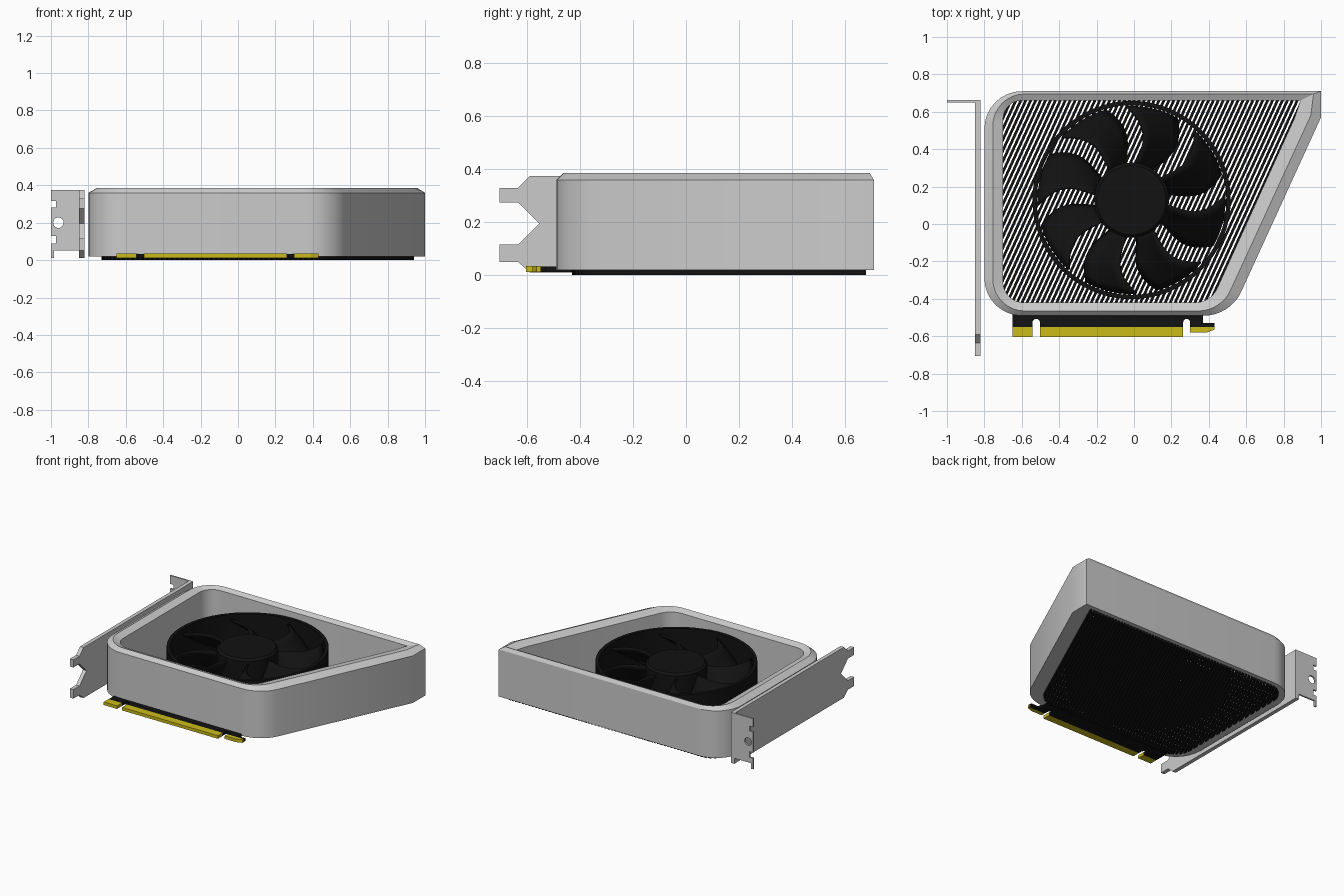
import bpy, bmesh
from math import sin, cos, tan, pi, radians
from mathutils import Vector

if "Cube" in bpy.data.objects:
    bpy.data.objects.remove(bpy.data.objects["Cube"])


def material(name, color):
    m = bpy.data.materials.new(name)
    m.diffuse_color = color
    m.use_nodes = True
    m.node_tree.nodes["Principled BSDF"].inputs["Base Color"].default_value = m.diffuse_color
    return m


black = material("black", (0.006, 0.006, 0.006, 1))
gold = material("gold", (0.6, 0.5, 0.01, 1))


def finish(name, bm, mat=None, smooth=False):
    bmesh.ops.recalc_face_normals(bm, faces=bm.faces[:])
    me = bpy.data.meshes.new(name)
    bm.to_mesh(me)
    bm.free()
    ob = bpy.data.objects.new(name, me)
    bpy.context.collection.objects.link(ob)
    if mat:
        me.materials.append(mat)
    if smooth:
        bpy.ops.object.select_all(action='DESELECT')
        ob.select_set(True)
        bpy.context.view_layer.objects.active = ob
        bpy.ops.object.shade_smooth_by_angle(angle=radians(30))
    return ob


def add_rings(bm, rings, closed=False):
    """Join equally long point loops with quads; cap the ends unless closed."""
    loops = [[bm.verts.new(p) for p in ring] for ring in rings]
    pairs = list(zip(loops, loops[1:] + loops[:1])) if closed else list(zip(loops, loops[1:]))
    for a, b in pairs:
        for i in range(len(a)):
            j = (i + 1) % len(a)
            bm.faces.new((a[i], a[j], b[j], b[i]))
    if not closed:
        bm.faces.new(loops[0])
        bm.faces.new(loops[-1])


def prism(name, pts, lo, hi, axis='Z', mat=None):
    place = {'Z': lambda u, v, w: (u, v, w),
             'Y': lambda u, v, w: (u, w, v),
             'X': lambda u, v, w: (w, u, v)}[axis]
    bm = bmesh.new()
    add_rings(bm, [[place(u, v, w) for u, v in pts] for w in (lo, hi)])
    return finish(name, bm, mat)


def rounded(corners, seg=8):
    """Polygon with a fillet radius on each corner."""
    out = []
    for i, (x, y, r) in enumerate(corners):
        p = Vector((x, y))
        if r == 0:
            out.append(p)
            continue
        a = (Vector(corners[i - 1][:2]) - p).normalized()
        b = (Vector(corners[(i + 1) % len(corners)][:2]) - p).normalized()
        half = a.angle(b) / 2
        c = p + (a + b).normalized() * (r / sin(half))
        s = p + a * (r / tan(half)) - c
        e = p + b * (r / tan(half)) - c
        sweep = s.angle_signed(e)
        for k in range(seg + 1):
            t = -sweep * k / seg
            out.append(c + Vector((s.x * cos(t) - s.y * sin(t), s.x * sin(t) + s.y * cos(t))))
    return out


# shroud frame: outer wall, crest and inner wall outlines
outer = rounded([(-.80, .71, .20), (-.80, -.49, .20), (.515, -.49, .22), (1, .57, 0), (1, .71, 0)])
crest = rounded([(-.755, .695, .17), (-.755, -.465, .17), (.465, -.465, .19), (.945, .58, 0), (.96, .695, 0)])
inner = rounded([(-.70, .66, .10), (-.70, -.42, .11), (.41, -.42, .13), (.86, .57, 0), (.89, .66, 0)])
bm = bmesh.new()
add_rings(bm, [[(p.x, p.y, z) for p in ring] for ring, z in
               ((outer, .02), (outer, .36), (crest, .385), (inner, .368), (inner, .02))], closed=True)
finish("shroud", bm, smooth=True)

# slanted fin grille: slice the floor outline into strips, drop every other one
floor = rounded([(-.73, .68, .13), (-.73, -.43, .13), (.435, -.43, .15), (.90, .57, 0), (.94, .68, 0)])
pitch, fin_w = .024, .0145
slope = Vector((.485, 1.06, 0)).normalized()
normal = Vector((slope.y, -slope.x, 0))
bm = bmesh.new()
bm.faces.new([bm.verts.new((p.x, p.y, 0)) for p in floor])
dists = [p.to_3d().dot(normal) for p in floor]
start = min(dists)
for k in range(int((max(dists) - start) / pitch) + 1):
    for d in (k * pitch, k * pitch + fin_w):
        bmesh.ops.bisect_plane(bm, geom=bm.verts[:] + bm.edges[:] + bm.faces[:],
                               plane_co=normal * (start + d), plane_no=normal)
gaps = [f for f in bm.faces
        if (f.calc_center_median().dot(normal) - start) % pitch > fin_w]
bmesh.ops.delete(bm, geom=gaps, context='FACES')
strips = bmesh.ops.extrude_face_region(bm, geom=bm.faces[:], use_keep_orig=True)
bmesh.ops.translate(bm, vec=(0, 0, .02),
                    verts=[g for g in strips["geom"] if isinstance(g, bmesh.types.BMVert)])
finish("cooling_fins", bm, black)

# fan
CX, CY = -.013, .128


def circle(r, z, n=64):
    return [(CX + r * cos(2 * pi * i / n), CY + r * sin(2 * pi * i / n), z) for i in range(n)]


bm = bmesh.new()
add_rings(bm, [circle(.53, .02), circle(.53, .325), circle(.507, .325), circle(.507, .02)], closed=True)
finish("fan_ring", bm, black, True)

bm = bmesh.new()
add_rings(bm, [circle(.20, .02), circle(.20, .31), circle(.185, .325)])
finish("fan_hub", bm, black, True)

# swept, pitched blades
bm = bmesh.new()
NR, NA, BLADES = 8, 5, 8
for b in range(BLADES):
    base = radians(72 + 360 / BLADES * b)
    grid = []
    for i in range(NR + 1):
        t = i / NR
        r = .19 + .31 * t
        mid = base + radians(-4 - 16 * sin(pi * t) * .5 + 9 * t)
        width = radians(27 + 5 * t)
        grid.append([bm.verts.new((CX + r * cos(mid + width * (j / NA - .5)),
                                   CY + r * sin(mid + width * (j / NA - .5)),
                                   .10 + .19 * j / NA)) for j in range(NA + 1)])
    for i in range(NR):
        for j in range(NA):
            bm.faces.new((grid[i][j], grid[i + 1][j], grid[i + 1][j + 1], grid[i][j + 1]))
blades = finish("fan_blades", bm, black, True)
solid = blades.modifiers.new("thickness", 'SOLIDIFY')
solid.thickness = .012
solid.offset = 0


# circuit board edge with two rounded slots
def slot(x0, x1, y, top):
    r = (x1 - x0) / 2
    return [(x0, y)] + [(x0 + r - r * cos(pi * k / 8), top - r + r * sin(pi * k / 8))
                        for k in range(9)] + [(x1, y)]


prism("board_edge", [(-.65, -.43), (-.65, -.55)] + slot(-.543, -.503, -.55, -.507)
      + slot(.263, .30, -.55, -.507) + [(.43, -.55), (.43, -.53), (.37, -.53), (.37, -.43)],
      .012, .032, mat=black)

# gold contacts
for n, pts in enumerate(([(-.65, -.55), (-.65, -.605), (-.543, -.605), (-.543, -.55)],
                         [(-.503, -.55), (-.503, -.605), (.263, -.605), (.263, -.55)],
                         [(.30, -.55), (.30, -.58), (.39, -.58), (.43, -.565), (.43, -.55)])):
    prism("gold_contact_%d" % (n + 1), pts, .012, .034, mat=gold)

# mounting bracket plate, forked at the front end
prism("bracket_plate", [(.66, .375), (-.59, .375), (-.635, .33), (-.705, .33), (-.705, .275),
                        (-.635, .275), (-.555, .195), (-.635, .115), (-.705, .115), (-.705, .05),
                        (-.635, .05), (-.59, .01), (.66, .01)], -.85, -.822, 'X')

# bracket screw tab with edge notches and a hole
tab = prism("bracket_tab", [(-.822, .375), (-1, .375), (-1, .315), (-.972, .315), (-.972, .28),
                            (-1, .28), (-1, .13), (-.972, .13), (-.972, .09), (-1, .09), (-1, .01),
                            (-.985, .01), (-.985, .05), (-.85, .05), (-.85, .01), (-.822, .01)],
            .65, .662, 'Y')
cutter = prism("hole_cutter", [(-.96 + .028 * cos(pi * k / 12), .2 + .028 * sin(pi * k / 12))
                               for k in range(24)], .6, .7, 'Y')
cutter.hide_render = True
cutter.hide_set(True)
hole = tab.modifiers.new("hole", 'BOOLEAN')
hole.operation = 'DIFFERENCE'
hole.object = cutter
